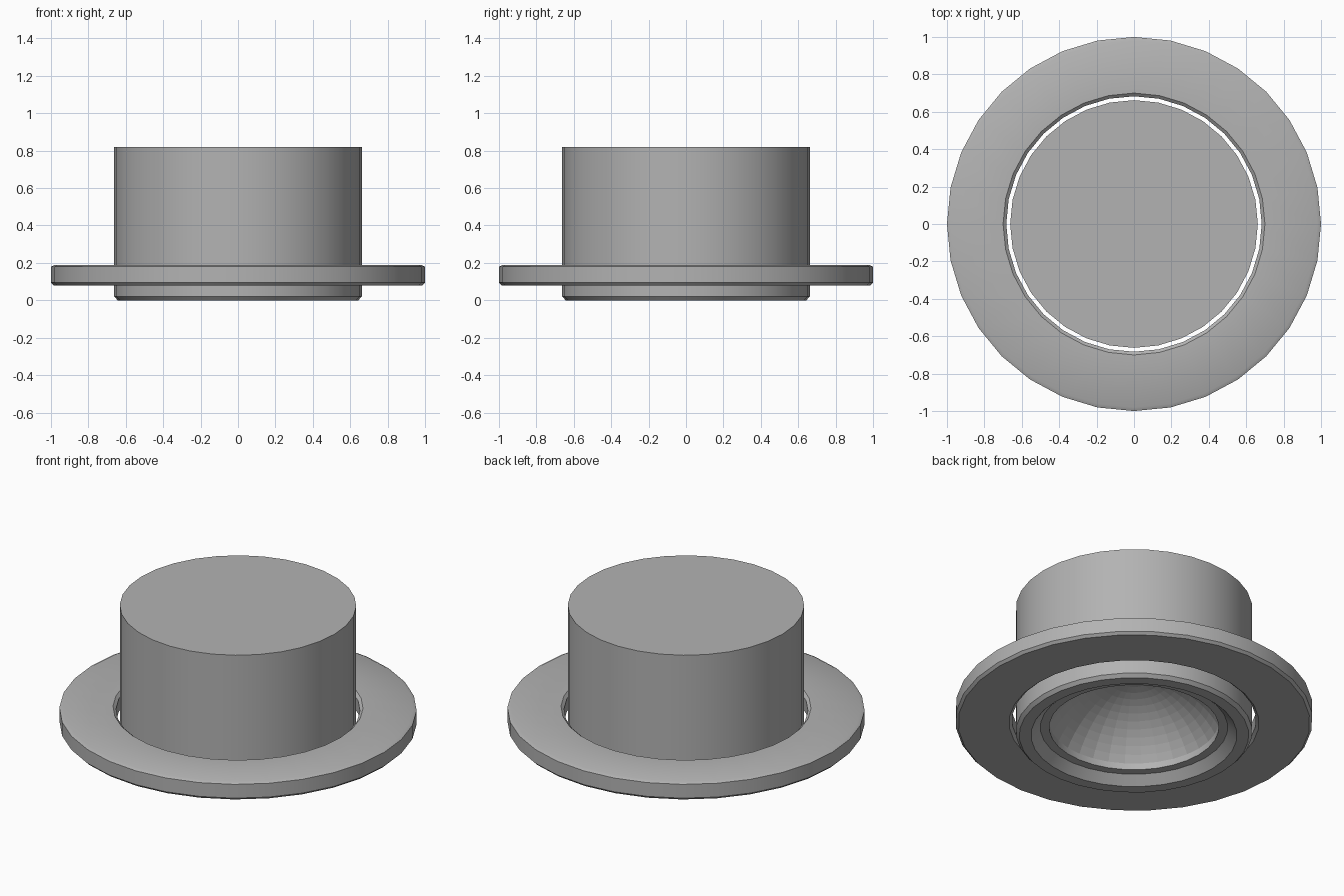
import bpy, bmesh
from math import sin, cos, tan, pi, radians

if "Cube" in bpy.data.objects:
    bpy.data.objects.remove(bpy.data.objects["Cube"])

SIDES = 32


def paint(name, value):
    mat = bpy.data.materials.new(name)
    mat.diffuse_color = (value, value, value, 1)
    mat.use_nodes = True
    mat.node_tree.nodes["Principled BSDF"].inputs["Base Color"].default_value = mat.diffuse_color
    return mat


def lathe(name, profile, mat, closed=False, smooth=True):
    """Revolve (radius, z) points about the z axis; open ends on the axis become poles."""
    bm = bmesh.new()
    rings = []
    for r, z in profile:
        if r < 1e-6:
            rings.append([bm.verts.new((0, 0, z))] * SIDES)
        else:
            rings.append([bm.verts.new((r * cos(2 * pi * i / SIDES), r * sin(2 * pi * i / SIDES), z))
                          for i in range(SIDES)])
    pairs = list(zip(rings, rings[1:]))
    if closed:
        pairs.append((rings[-1], rings[0]))
    for a, b in pairs:
        for i in range(SIDES):
            j = (i + 1) % SIDES
            bm.faces.new(list(dict.fromkeys((a[i], a[j], b[j], b[i]))))
    bmesh.ops.recalc_face_normals(bm, faces=bm.faces)
    mesh = bpy.data.meshes.new(name)
    bm.to_mesh(mesh)
    bm.free()
    mesh.materials.append(mat)
    obj = bpy.data.objects.new(name, mesh)
    bpy.context.collection.objects.link(obj)
    if smooth:
        bpy.ops.object.select_all(action='DESELECT')
        obj.select_set(True)
        bpy.context.view_layer.objects.active = obj
        bpy.ops.object.shade_smooth_by_angle(angle=radians(30))
    return obj


grey = paint("grey", 0.45)

# Loose trim ring with chamfered edges
lathe("trim_ring", [(0.985, 0.08), (1.0, 0.095), (1.0, 0.18), (0.98, 0.19),
                    (0.70, 0.19), (0.683, 0.175), (0.683, 0.095), (0.70, 0.08)], grey, closed=True)

# Lamp housing: solid top, chamfered foot, bevelled recess and short throat
R, Z0, STEPS = 0.475, 0.09, 12
HALF = radians(62)
H = R * tan(HALF / 2)
lathe("lamp_housing", [(0, 0.82), (0.662, 0.82), (0.662, 0.02), (0.643, 0.0),
                       (0.577, 0.0), (0.525, 0.05), (R, 0.05), (R, Z0),
                       (R, Z0 + H + 0.02), (0, Z0 + H + 0.02)], grey)

# Faceted concave reflector
RS = R / sin(HALF)
bowl = [(RS * sin(HALF * (1 - k / STEPS)), Z0 + H - RS * (1 - cos(HALF * (1 - k / STEPS))))
        for k in range(STEPS + 1)]
reflector = lathe("reflector", bowl, grey, smooth=False)
reflector.data.flip_normals()
